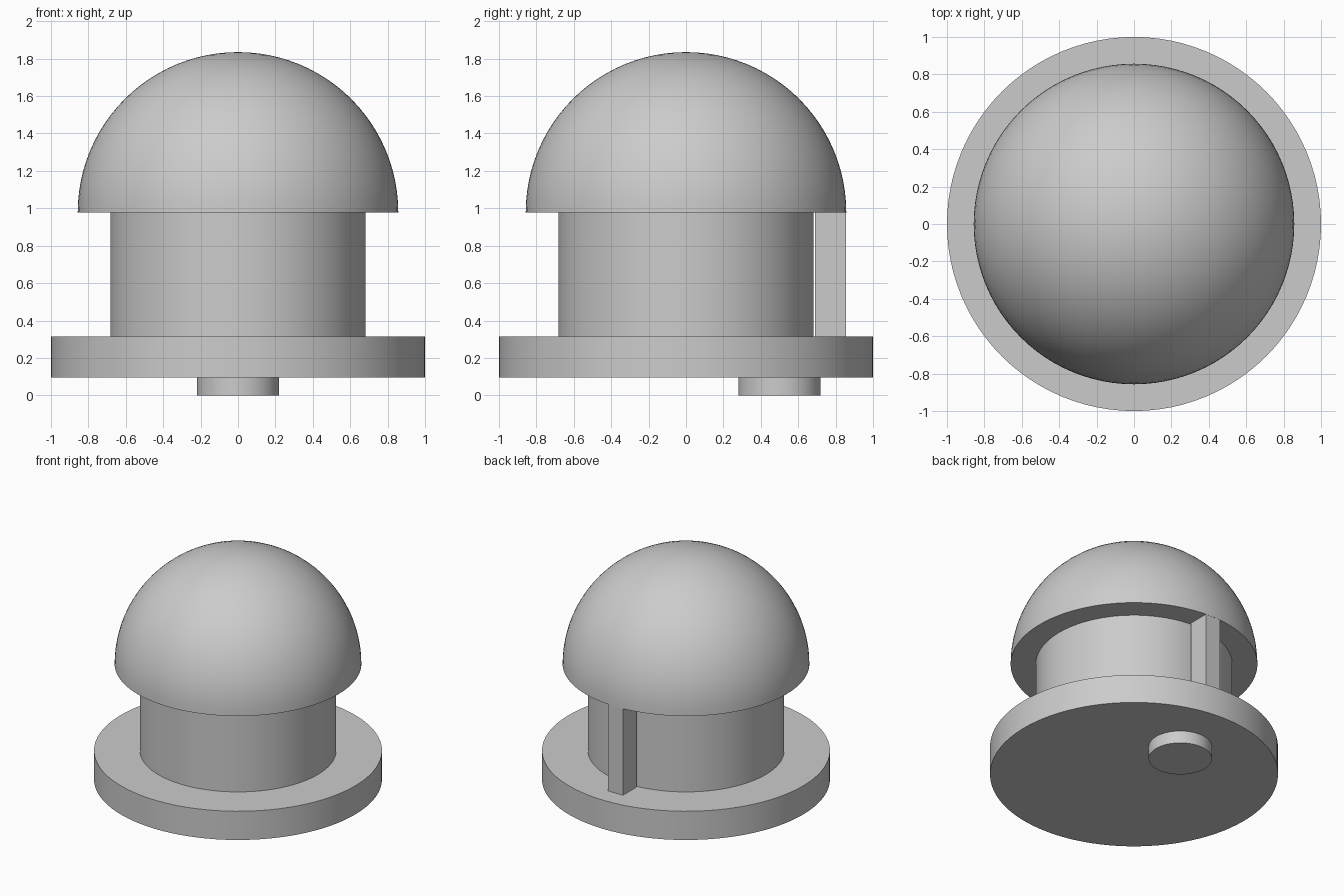
import bpy
import bmesh
import math

cube = bpy.data.objects.get("Cube")
if cube:
    bpy.data.objects.remove(cube, do_unlink=True)

GREY = (0.6, 0.6, 0.6, 1.0)
SIDES = 96

grey = bpy.data.materials.new("light grey")
grey.use_nodes = True
grey.diffuse_color = GREY
grey.node_tree.nodes["Principled BSDF"].inputs["Base Color"].default_value = GREY


def finish(obj, name):
    obj.name = name
    obj.data.name = name
    obj.data.materials.append(grey)
    bpy.ops.object.shade_smooth_by_angle(angle=math.radians(30))


def disc(name, radius, bottom, top, y=0.0):
    """Upright cylinder between two heights."""
    bpy.ops.mesh.primitive_cylinder_add(
        vertices=SIDES, radius=radius, depth=top - bottom,
        location=(0, y, (bottom + top) / 2))
    finish(bpy.context.object, name)


def half_ball(name, radius, bottom):
    """Upper half of a sphere, closed by a flat underside."""
    bpy.ops.mesh.primitive_uv_sphere_add(
        segments=SIDES, ring_count=SIDES // 2, radius=radius,
        location=(0, 0, bottom))
    obj = bpy.context.object
    bm = bmesh.new()
    bm.from_mesh(obj.data)
    low = [v for v in bm.verts if v.co.z < -0.001]
    bmesh.ops.delete(bm, geom=low, context='VERTS')
    rim = [e for e in bm.edges if e.is_boundary]
    bmesh.ops.contextual_create(bm, geom=rim)
    bmesh.ops.recalc_face_normals(bm, faces=bm.faces)
    bm.to_mesh(obj.data)
    bm.free()
    finish(obj, name)


def block(name, low, high):
    """Box between two opposite corners."""
    centre = [(a + b) / 2 for a, b in zip(low, high)]
    bpy.ops.mesh.primitive_cube_add(size=1, location=centre)
    obj = bpy.context.object
    obj.scale = [b - a for a, b in zip(low, high)]
    bpy.ops.object.transform_apply(location=False, rotation=False, scale=True)
    finish(obj, name)


# Heights shared by neighbouring parts
base_bottom, base_top, dome_bottom = 0.095, 0.315, 0.978

# Off-centre peg under the base
disc("peg", 0.22, 0.0, base_bottom, y=0.5)
# Wide round base and narrower neck
disc("base", 1.0, base_bottom, base_top)
disc("neck", 0.682, base_top, dome_bottom)
# Domed cap
half_ball("dome", 0.857, dome_bottom)
# Upright rib behind the neck
block("rear_rib", (-0.064, 0.69, base_top), (0.064, 0.855, dome_bottom))
